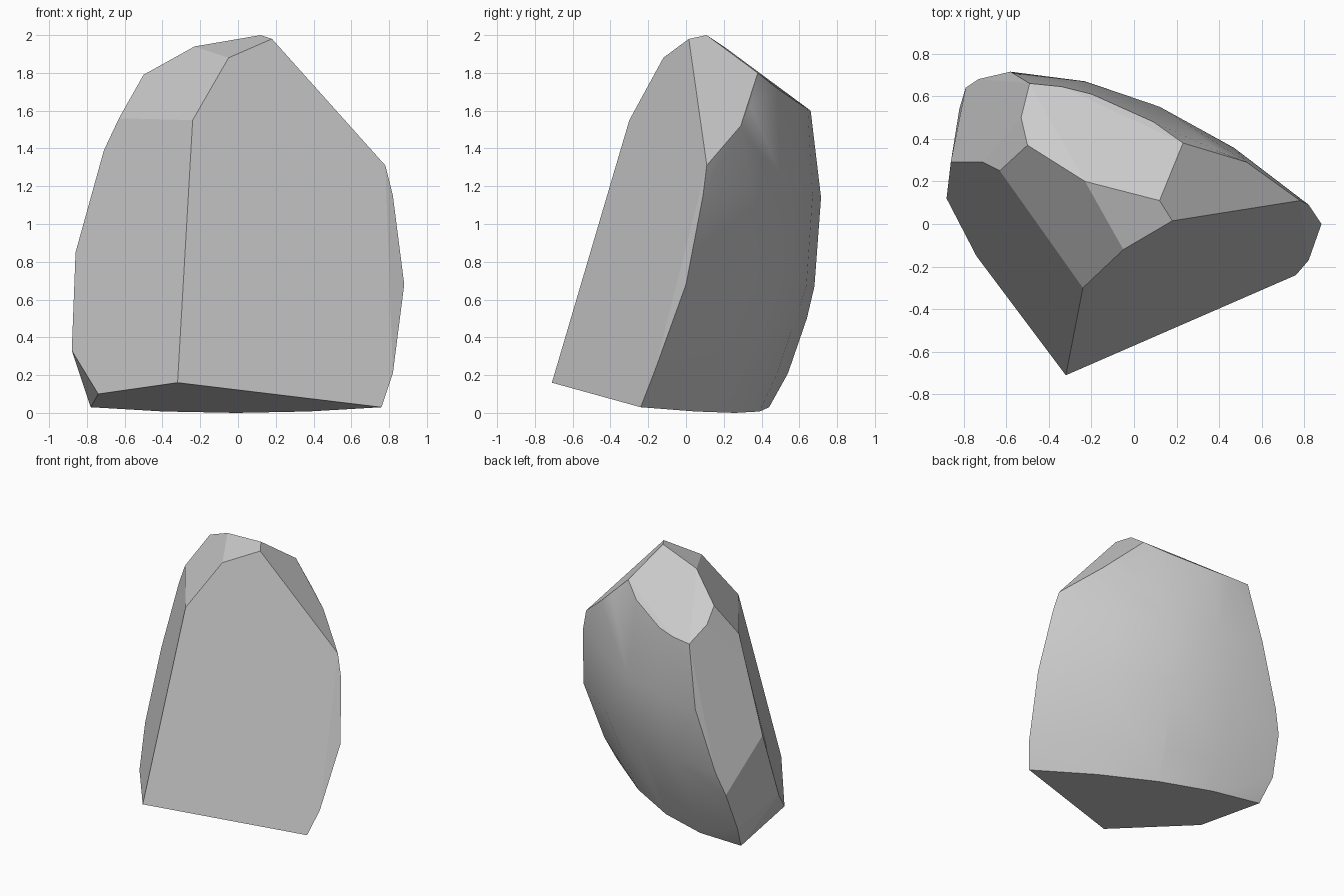
import bpy
import bmesh
from mathutils import Vector

default_cube = bpy.data.objects.get("Cube")
if default_cube:
    bpy.data.objects.remove(default_cube, do_unlink=True)


def make_material(name, colour):
    material = bpy.data.materials.new(name)
    material.use_nodes = True
    material.diffuse_color = colour
    for node in material.node_tree.nodes:
        if node.type == "BSDF_PRINCIPLED":
            node.inputs["Base Color"].default_value = colour
            node.inputs["Roughness"].default_value = 0.8
    return material


def bulged_row(left_end, right_end, bulge, dip=0.0, steps=4):
    """Row of points across the rounded back, bowed backwards in the middle."""
    start, end = Vector(left_end), Vector(right_end)
    row = []
    for i in range(steps + 1):
        t = i / steps
        bow = 4 * t * (1 - t)
        row.append(start.lerp(end, t) + Vector((0, bulge * bow, -dip * bow)))
    return row


points = []

# Front ridge and the crown rim
points += [
    (-0.32, -0.71, 0.16), (-0.24, -0.30, 1.55),
    (-0.05, -0.12, 1.88), (0.18, 0.015, 1.98),
    (0.12, 0.11, 2.0), (-0.23, 0.20, 1.94),
]

# Left side corners, from the crown down to the base
points += [
    (-0.50, 0.37, 1.79), (-0.53, 0.50, 1.70),
    (-0.63, 0.25, 1.56), (-0.71, 0.29, 1.39),
    (-0.86, 0.29, 0.85), (-0.88, 0.12, 0.33),
    (-0.74, -0.15, 0.10), (-0.79, 0.64, 0.50),
]

# Upper rim of the rounded back, left to right
points += [
    (-0.49, 0.66, 1.60), (-0.34, 0.645, 1.61), (-0.20, 0.61, 1.63),
    (0.09, 0.48, 1.72), (0.23, 0.38, 1.80), (0.40, 0.34, 1.63),
    (0.53, 0.29, 1.52), (0.78, 0.11, 1.31),
]

# Rounded back, in rows from the base upwards
points += bulged_row((-0.78, 0.44, 0.03), (0.76, -0.24, 0.03), 0.16, dip=0.03)
points += bulged_row((-0.82, 0.54, 0.21), (0.82, -0.17, 0.21), 0.16)
points += bulged_row((-0.73, 0.68, 0.67), (0.88, 0.00, 0.68), 0.17)
points += bulged_row((-0.58, 0.715, 1.14), (0.82, 0.09, 1.15), 0.148)

# Wrap the corners in a convex shell
bm = bmesh.new()
for point in points:
    bm.verts.new(point)
shell = bmesh.ops.convex_hull(bm, input=bm.verts[:])
loose = [v for v in bm.verts if not v.link_faces]
bmesh.ops.delete(bm, geom=loose, context="VERTS")
bmesh.ops.recalc_face_normals(bm, faces=bm.faces[:])

# The back is smooth; every other side is a flat cleaved facet
back_direction = Vector((0.4, 0.85, -0.3)).normalized()
for face in bm.faces:
    face.smooth = face.normal.dot(back_direction) > 0.5

# Merge the nearly level triangles of each flat facet
flat_edges = [
    edge for edge in bm.edges
    if not any(face.smooth for face in edge.link_faces)
]
bmesh.ops.dissolve_limit(
    bm, angle_limit=0.12, verts=[], edges=flat_edges, use_dissolve_boundaries=False
)

# Keep the border between the back and the facets crisp
for edge in bm.edges:
    edge.smooth = all(face.smooth for face in edge.link_faces)

mesh = bpy.data.meshes.new("rock")
bm.to_mesh(mesh)
bm.free()
mesh.materials.append(make_material("stone grey", (0.6, 0.6, 0.6, 1.0)))

rock = bpy.data.objects.new("rock", mesh)
bpy.context.collection.objects.link(rock)
